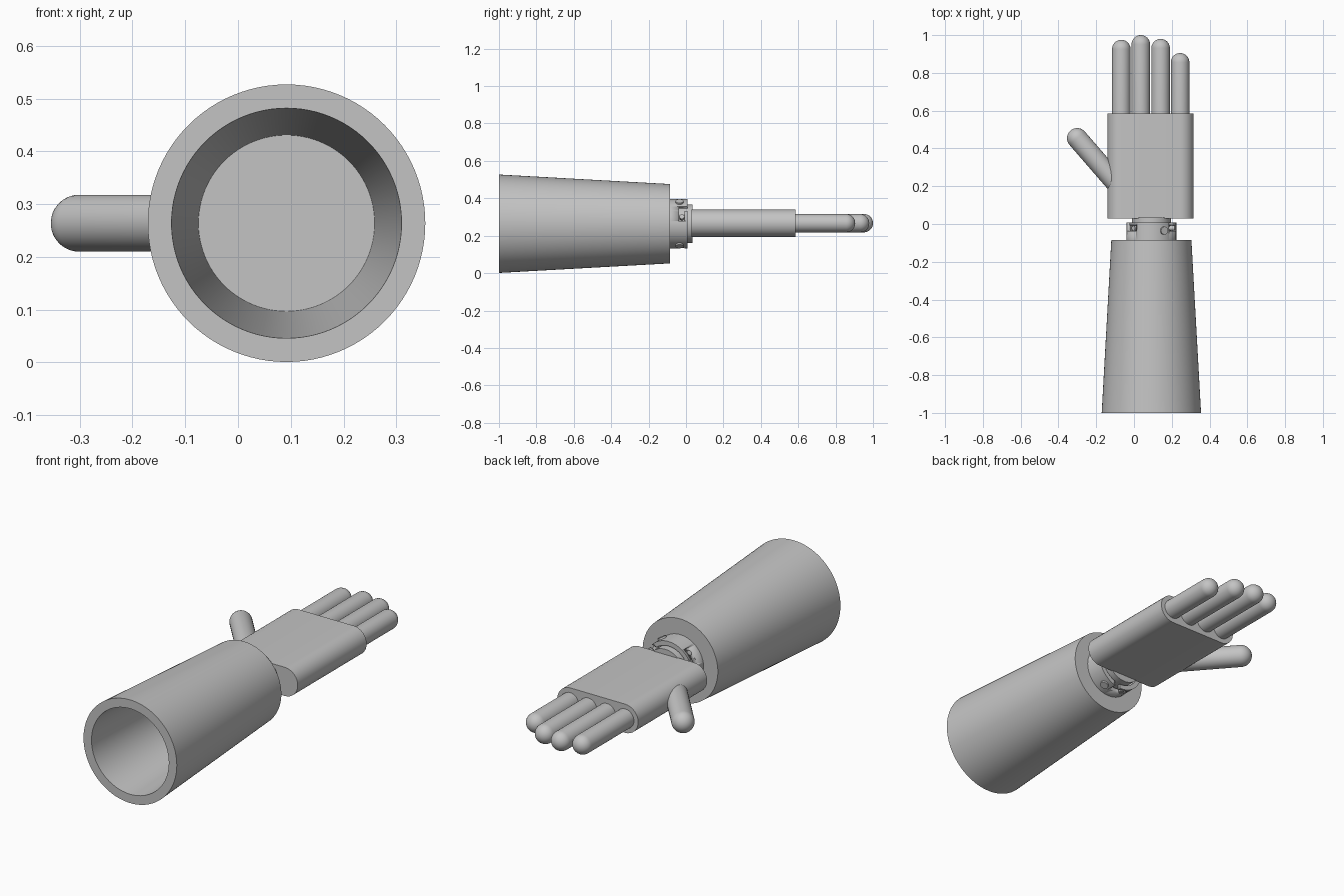
import bpy
import bmesh
import math
from mathutils import Vector, Matrix

cube = bpy.data.objects.get("Cube")
if cube:
    bpy.data.objects.remove(cube)

CX, CZ = 0.092, 0.264   # forearm axis

grey = bpy.data.materials.new("matte grey")
grey.use_nodes = True
COLOR = (0.55, 0.55, 0.55, 1)
grey.diffuse_color = COLOR
grey.node_tree.nodes["Principled BSDF"].inputs["Base Color"].default_value = COLOR


def finish(name, bm):
    bmesh.ops.remove_doubles(bm, verts=bm.verts, dist=1e-5)
    bmesh.ops.recalc_face_normals(bm, faces=bm.faces)
    mesh = bpy.data.meshes.new(name)
    bm.to_mesh(mesh)
    bm.free()
    mesh.materials.append(grey)
    obj = bpy.data.objects.new(name, mesh)
    bpy.context.collection.objects.link(obj)
    bpy.ops.object.select_all(action='DESELECT')
    obj.select_set(True)
    bpy.context.view_layer.objects.active = obj
    bpy.ops.object.shade_smooth_by_angle(angle=math.radians(35))
    return obj


def lathe(name, profile, origin, direction, steps=64, closed=False):
    """Spin (radius, distance) points around an axis through origin."""
    bm = bmesh.new()
    verts = [bm.verts.new((r, 0, d)) for r, d in profile]
    edges = [bm.edges.new(pair) for pair in zip(verts, verts[1:])]
    if closed:
        edges.append(bm.edges.new((verts[-1], verts[0])))
    bmesh.ops.spin(bm, geom=verts + edges, cent=(0, 0, 0), axis=(0, 0, 1),
                   angle=math.tau, steps=steps)
    turn = Vector((0, 0, 1)).rotation_difference(Vector(direction).normalized())
    bm.transform(Matrix.Translation(origin) @ turn.to_matrix().to_4x4())
    return finish(name, bm)


def digit(name, base, tip, radius):
    """Round rod with a hemispherical tip, tip being the dome's centre."""
    base, tip = Vector(base), Vector(tip)
    length = (tip - base).length
    arc = [math.pi / 2 * i / 10 for i in range(11)]
    dome = [(radius * math.cos(a), length + radius * math.sin(a)) for a in arc[:-1]]
    profile = [(0, 0), (radius, 0)] + dome + [(0, length + radius)]
    return lathe(name, profile, base, tip - base, steps=32)


# Tapered hollow forearm, closed at the wrist end
lathe("forearm_sleeve",
      [(0, -0.085), (0.212, -0.085), (0.263, -1), (0.218, -1), (0.167, -0.11), (0, -0.11)],
      (CX, 0, CZ), (0, 1, 0), steps=96)

# Wrist socket ring and the hub that plugs into it
collar = lathe("wrist_collar", [(0.132, -0.09), (0.132, 0.008), (0.109, 0.008), (0.109, -0.09)],
               (CX, 0, CZ), (0, 1, 0), closed=True)
lathe("wrist_hub", [(0, -0.09), (0.103, -0.09), (0.103, 0.035), (0, 0.035)],
      (CX, 0, CZ), (0, 1, 0))


# L-shaped locking slots, each holding a small pin
def spoke(angle):
    a = math.radians(angle)
    return Vector((math.cos(a), 0, math.sin(a)))


cut = bmesh.new()
for angle in (25, 145, 265):
    for shift, y, width, depth in ((0, -0.022, 0.085, 0.03), (0.03, 0, 0.03, 0.074)):
        box = (Matrix.Translation((CX, 0, CZ)) @ Matrix.Rotation(-math.radians(angle), 4, 'Y')
               @ Matrix.Translation((0.125, y, shift)) @ Matrix.Diagonal((0.06, depth, width, 1)))
        bmesh.ops.create_cube(cut, size=1, matrix=box)
    lathe("locking_pin", [(0, 0.09), (0.013, 0.09), (0.013, 0.131), (0, 0.131)],
          (CX, -0.022, CZ), spoke(angle - 8), steps=16)
cutter = finish("slot_cutter", cut)
cutter.hide_render = True
cutter.hide_set(True)
slots = collar.modifiers.new("slots", 'BOOLEAN')
slots.operation = 'DIFFERENCE'
slots.object = cutter
slots.use_self = True

# Collar screws
for angle in (60, -60):
    lathe("collar_screw", [(0, 0.12), (0.021, 0.12), (0.021, 0.14), (0, 0.14)],
          (CX, -0.035, CZ), spoke(angle), steps=24)

# Palm: a slab with fully rounded sides
bm = bmesh.new()
half, rad, mid = 0.155, 0.073, 0.088
ring = []
for side, start in ((1, -90), (-1, 90)):
    for i in range(17):
        a = math.radians(start + 180 * i / 16)
        ring.append(bm.verts.new((mid + side * half + rad * math.cos(a), 0.03,
                                  CZ + 0.003 + rad * math.sin(a))))
face = bm.faces.new(ring)
extruded = bmesh.ops.extrude_face_region(bm, geom=[face], use_keep_orig=True)
bmesh.ops.translate(bm, vec=(0, 0.555, 0),
                    verts=[v for v in extruded["geom"] if isinstance(v, bmesh.types.BMVert)])
finish("palm", bm)

# Fingers and thumb
R = 0.049
fingers = {"index_finger": (-0.067, 0.975), "middle_finger": (0.036, 1.0),
           "ring_finger": (0.141, 0.98), "little_finger": (0.244, 0.905)}
for name, (x, end) in fingers.items():
    digit(name, (x, 0.56, CZ + 0.003), (x, end - R, CZ + 0.003), R)
digit("thumb", (-0.085, 0.205, CZ), (-0.301, 0.454, CZ), 0.054)
